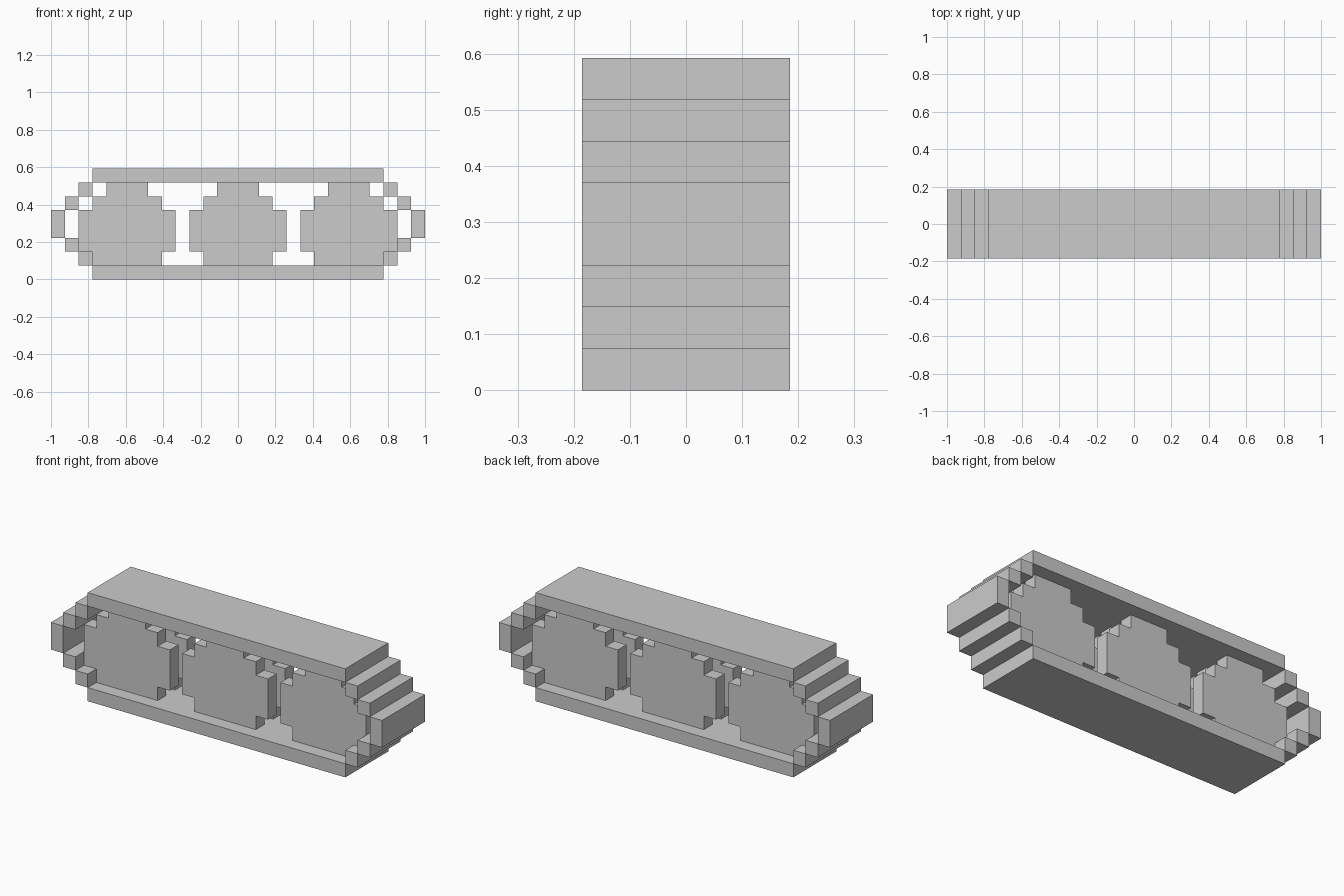
import bpy
import bmesh

cube = bpy.data.objects.get("Cube")
if cube:
    bpy.data.objects.remove(cube, do_unlink=True)

U = 2 / 27          # one block of the stepped grid
HALF_DEPTH = 2.5    # half the tread width, in blocks

grey = bpy.data.materials.new("plain_grey")
grey.use_nodes = True
grey.diffuse_color = (0.6, 0.6, 0.6, 1)
grey.node_tree.nodes["Principled BSDF"].inputs["Base Color"].default_value = (0.6, 0.6, 0.6, 1)


def extrude_profile(name, points, y0, y1):
    """Extrude an x-z outline, given in blocks, from y0 to y1."""
    bm = bmesh.new()
    face = bm.faces.new([bm.verts.new((x * U, y0 * U, z * U)) for x, z in points])
    result = bmesh.ops.extrude_face_region(bm, geom=[face])
    moved = [g for g in result["geom"] if isinstance(g, bmesh.types.BMVert)]
    bmesh.ops.translate(bm, verts=moved, vec=(0, (y1 - y0) * U, 0))
    bmesh.ops.recalc_face_normals(bm, faces=bm.faces)
    mesh = bpy.data.meshes.new(name)
    bm.to_mesh(mesh)
    bm.free()
    mesh.materials.append(grey)
    obj = bpy.data.objects.new(name, mesh)
    bpy.context.collection.objects.link(obj)
    return obj


def tread_block(name, x0, x1, z0, z1):
    outline = [(x0, z0), (x1, z0), (x1, z1), (x0, z1)]
    return extrude_profile(name, outline, -HALF_DEPTH, HALF_DEPTH)


# Long upper and lower tread runs
tread_block("tread_bottom", -10.5, 10.5, 0, 1)
tread_block("tread_top", -10.5, 10.5, 7, 8)

# Stepped tread links around both ends
links = {"lower_inner": (10.5, 1, 2), "lower_outer": (11.5, 2, 3), "end": (12.5, 3, 5),
         "upper_outer": (11.5, 5, 6), "upper_inner": (10.5, 6, 7)}
for link, (x, z0, z1) in links.items():
    tread_block("tread_" + link + "_left", x, x + 1, z0, z1)
    tread_block("tread_" + link + "_right", -x - 1, -x, z0, z1)

# Blocky wheels: three pairs of thin discs set in from the tread edges
half = [(2.5, 1), (2.5, 2), (3.5, 2), (3.5, 5), (2.5, 5), (2.5, 6), (1.5, 6), (1.5, 7)]
outline = half + [(-x, z) for x, z in reversed(half)]
for place, cx in (("right", -8), ("middle", 0), ("left", 8)):
    shifted = [(x + cx, z) for x, z in outline]
    extrude_profile("front_wheel_" + place, shifted, -1.5, -0.5)
    extrude_profile("back_wheel_" + place, shifted, 0.5, 1.5)
